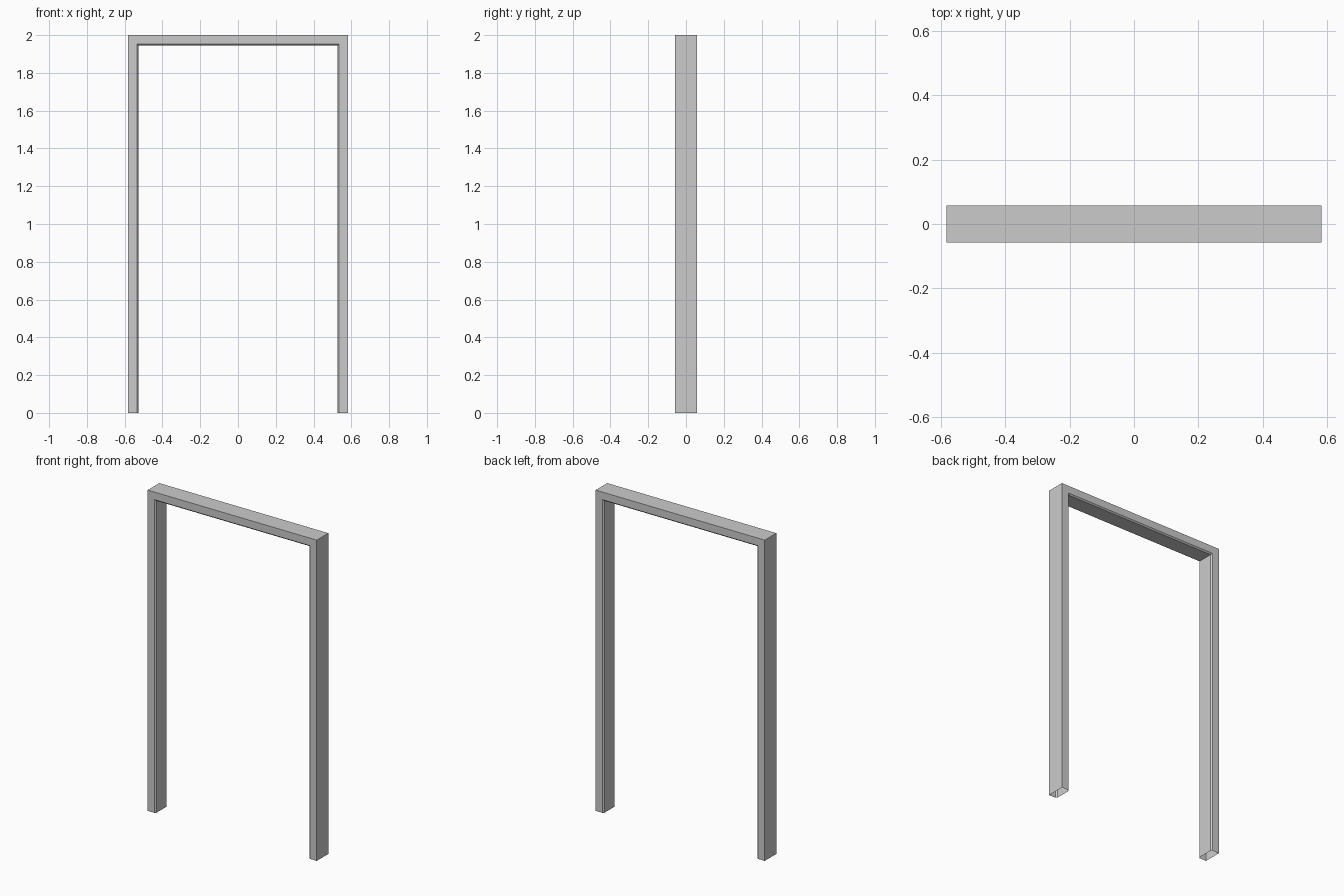
import bpy, bmesh

if "Cube" in bpy.data.objects:
    bpy.data.objects.remove(bpy.data.objects["Cube"])

W, H, D = 0.583, 2.0, 0.057   # outer half width, height, half depth
T, C = 0.055, 0.008           # frame thickness, chamfer on the inner edges

# Cross-section: (distance in from the outer face, y)
profile = [(0, -D), (T - C, -D), (T, -D + C), (T, D - C), (T - C, D), (0, D)]

bm = bmesh.new()


def ring(place):
    return [bm.verts.new(place(t, y)) for t, y in profile]


# Sweep up the left leg, across the head with mitred corners, down the right leg
rings = [
    ring(lambda t, y: (-W + t, y, 0)),
    ring(lambda t, y: (-W + t, y, H - t)),
    ring(lambda t, y: (W - t, y, H - t)),
    ring(lambda t, y: (W - t, y, 0)),
]
n = len(profile)
for a, b in zip(rings, rings[1:]):
    for i in range(n):
        j = (i + 1) % n
        bm.faces.new((a[i], a[j], b[j], b[i]))
bmesh.ops.recalc_face_normals(bm, faces=bm.faces)

# Hollow door frame, open under both feet
mesh = bpy.data.meshes.new("door_frame")
bm.to_mesh(mesh)
bm.free()
frame = bpy.data.objects.new("door_frame", mesh)
bpy.context.collection.objects.link(frame)
